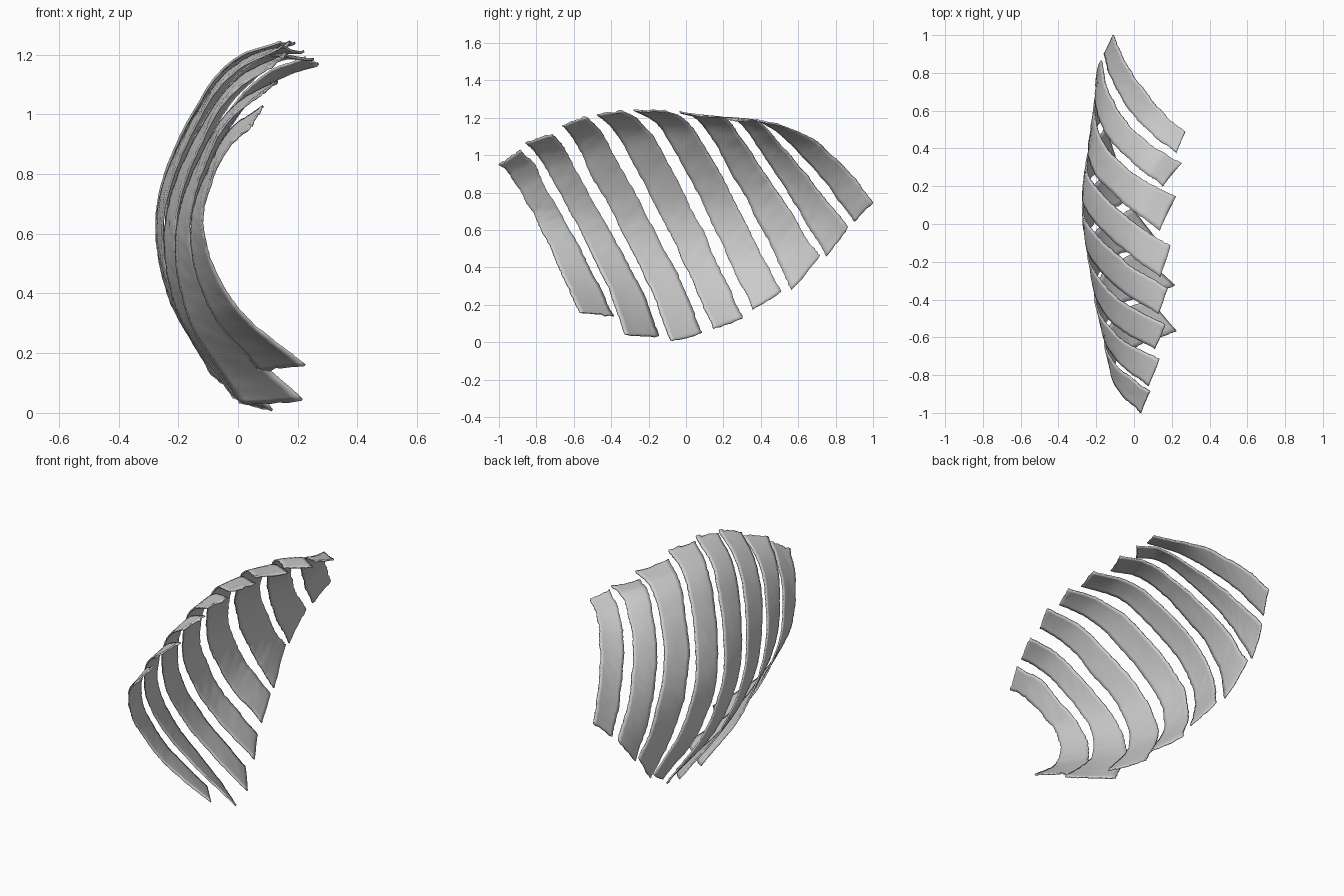
import bpy, bmesh, random
from math import pi, sin
from mathutils import Vector
from mathutils.noise import noise

if "Cube" in bpy.data.objects:
    bpy.data.objects.remove(bpy.data.objects["Cube"])

random.seed(4)

# Key ribs of the shell (top end to bottom end), each at a position u counted in slats
KEYS = [
    (0.0, [(.04, -1, .97), (-.08, -.88, .79), (-.12, -.77, .60), (-.03, -.66, .36), (.16, -.57, .16)]),
    (2.0, [(.12, -.66, 1.18), (-.09, -.54, .96), (-.21, -.36, .63), (-.15, -.20, .32), (.08, -.08, .02)]),
    (4.0, [(.15, -.28, 1.26), (-.09, -.10, 1.09), (-.26, .09, .74), (-.24, .23, .44), (-.10, .36, .18)]),
    (6.0, [(.17, .20, 1.22), (0, .32, 1.13), (-.14, .47, .92), (-.20, .62, .68), (-.20, .75, .46)]),
    (7.8, [(.27, .49, 1.165), (.16, .58, 1.13), (.06, .70, 1.07), (-.05, .86, .92), (-.11, 1.0, .75)]),
]
NU, NV = 8, 70

# Per slat: twist of the top end, twist of the bottom end, bottom end lift at front and rear edge
SLATS = [
    (.02, .13, 0, .045), (.03, .18, -.03, .01), (.04, .07, -.01, 0), (.04, .02, 0, -.02),
    (.05, 0, 0, 0), (.08, 0, -.03, .03), (.07, 0, 0, .03), (0, 0, .02, 0),
]


def spline(ts, ps, t):
    """Smooth curve through points ps at parameters ts."""
    n = len(ts)
    i = 0
    while i < n - 2 and t > ts[i + 1]:
        i += 1

    def slope(k):
        a, b = max(k - 1, 0), min(k + 1, n - 1)
        return (ps[b] - ps[a]) / (ts[b] - ts[a])
    h = ts[i + 1] - ts[i]
    s = (t - ts[i]) / h
    return (ps[i] * (2*s**3 - 3*s**2 + 1) + slope(i) * h * (s**3 - 2*s**2 + s)
            + ps[i + 1] * (3*s**2 - 2*s**3) + slope(i + 1) * h * (s**3 - s**2))


def shell(u, v):
    pts = [spline([0, .25, .5, .75, 1], [Vector(p) for p in rib], v) for _, rib in KEYS]
    return spline([k for k, _ in KEYS], pts, u)


def slat(index, top_twist, low_twist, lift_front, lift_rear):
    bm = bmesh.new()
    rows = []
    for j in range(NV + 1):
        v = j / NV
        top, low = (1 - v) ** 4, v ** 4
        first = 0.06 if index == 7 else 0
        width = 0.8 if index == 7 else 0.70 + (0.09 if index > 4 else 0.04) * v * v
        # ragged side edges
        lo = first + 0.05 * noise((v * 9, index * 5.3, 0)) + random.uniform(-.012, .012)
        hi = width + 0.05 * noise((v * 9, index * 5.3, 9)) + random.uniform(-.012, .012)
        row = []
        for i in range(NU + 1):
            s = i / NU
            p = shell(index + lo + (hi - lo) * s, v)
            # shingled ends
            p.x += top_twist * (s - 0.25) * top + low_twist * (0.5 - s) * low
            p.z += (lift_front * (1 - s) + lift_rear * s) * low
            # top ends curl over
            if index < 7:
                p.z += 0.015 * sin(pi * min(1, v / 0.3)) - 0.02 * max(0, 1 - v / 0.12)
            if index == 1:
                p += Vector((0, -.03 * (1 - s), -.025 * s)) * top
            # ragged ends and cross grain
            if j in (0, NV):
                p.z += 0.012 * noise((s * 6, index * 3.1, j))
            p.x += 0.003 * noise((v * 40 + s * 3, s * 2, index * 7.7))
            p.z = max(p.z, 0.005)
            row.append(bm.verts.new(p))
        rows.append(row)
    for a, b in zip(rows, rows[1:]):
        for i in range(NU):
            bm.faces.new((a[i], b[i], b[i + 1], a[i + 1]))
    bmesh.ops.recalc_face_normals(bm, faces=bm.faces)
    me = bpy.data.meshes.new("curved_slat")
    bm.to_mesh(me)
    bm.free()
    ob = bpy.data.objects.new(f"curved_slat_{index + 1}", me)
    bpy.context.collection.objects.link(ob)
    # thin plate thickness
    mod = ob.modifiers.new("thickness", 'SOLIDIFY')
    mod.thickness = 0.008
    mod.offset = 0
    bpy.context.view_layer.objects.active = ob
    ob.select_set(True)


# Eight slats along the shell
for n, ends in enumerate(SLATS):
    slat(n, *ends)
bpy.ops.object.shade_smooth_by_angle()
